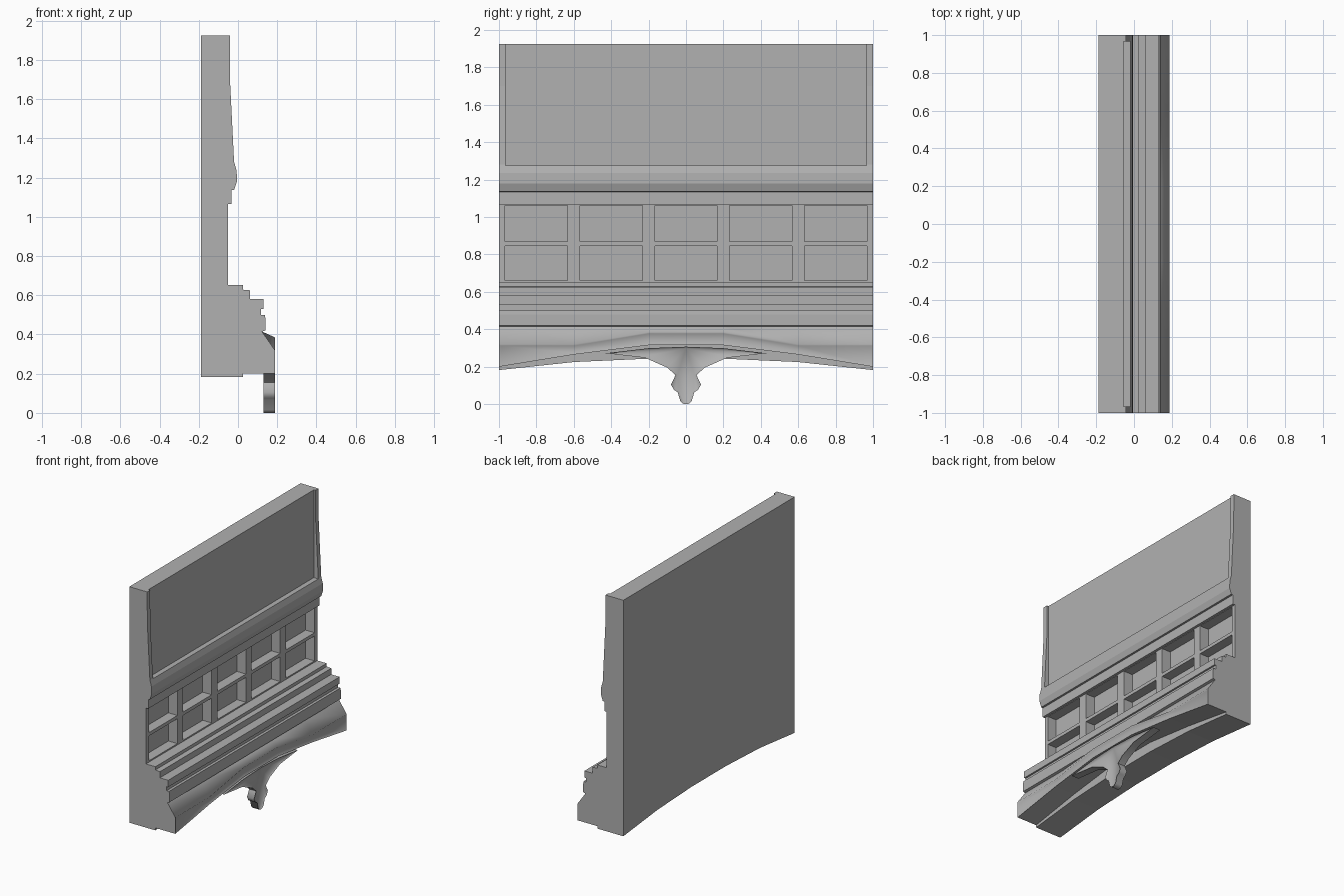
import bpy, bmesh, math

if "Cube" in bpy.data.objects:
    bpy.data.objects.remove(bpy.data.objects["Cube"])

# Mid grey stone
stone = bpy.data.materials.new("stone")
stone.diffuse_color = (0.44, 0.44, 0.44, 1)
stone.use_nodes = True
stone.node_tree.nodes["Principled BSDF"].inputs["Base Color"].default_value = stone.diffuse_color


def make_object(name, bm):
    bmesh.ops.recalc_face_normals(bm, faces=bm.faces[:])
    mesh = bpy.data.meshes.new(name)
    bm.to_mesh(mesh)
    bm.free()
    mesh.materials.append(stone)
    obj = bpy.data.objects.new(name, mesh)
    bpy.context.collection.objects.link(obj)
    return obj


def add_box(bm, x0, x1, y0, y1, z0, z1):
    cube = bmesh.ops.create_cube(bm, size=1)
    for v in cube["verts"]:
        v.co = ((x0 + x1) / 2 + v.co.x * (x1 - x0),
                (y0 + y1) / 2 + v.co.y * (y1 - y0),
                (z0 + z1) / 2 + v.co.z * (z1 - z0))


def section(back_z, arch_z, lip_z):
    """Wall cross-section (x, z); the three heights follow the arch."""
    return [(-0.188, 1.925), (-0.042, 1.925), (-0.041, 1.7), (-0.02, 1.28),
            (-0.007, 1.235), (-0.005, 1.18), (-0.02, 1.137), (-0.033, 1.135),
            (-0.033, 1.065), (-0.052, 1.065), (-0.052, 0.652), (0.025, 0.652),
            (0.025, 0.628), (0.062, 0.625), (0.062, 0.58), (0.13, 0.58),
            (0.13, 0.53), (0.117, 0.53), (0.117, 0.5), (0.137, 0.5),
            (0.14, 0.48), (0.14, 0.42), (0.122, 0.415), (0.188, lip_z),
            (0.188, arch_z), (0.025, arch_z), (0.025, back_z), (-0.188, back_z)]


# Wall body: cross-section lofted along y through the arch stations
stations = [(1.0, 0.182, 0.2, 0.32), (0.6, 0.225, 0.265, 0.32), (0.2, 0.243, 0.315, 0.385)]
path = [(-y, *h) for y, *h in stations] + [(y, *h) for y, *h in reversed(stations)]
bm = bmesh.new()
rings = [[bm.verts.new((x, y, z)) for x, z in section(*h)] for y, *h in path]
front = []
for a, b in zip(rings, rings[1:]):
    for i in range(len(a)):
        j = (i + 1) % len(a)
        face = bm.faces.new((a[i], a[j], b[j], b[i]))
        face.smooth = i in (22, 23)      # sloped lip flows into the arch front
        if i == 23:
            front.append(face)
bm.faces.new(rings[0])
bm.faces.new(rings[-1])
bmesh.ops.recalc_face_normals(bm, faces=bm.faces[:])
# Narrow bevelled border around the arch front
bmesh.ops.inset_region(bm, faces=front, thickness=0.008, depth=-0.006, use_even_offset=True)
wall = make_object("wall_body", bm)

# Recesses: large upper panel and two rows of five coffers
bm = bmesh.new()
add_box(bm, -0.056, 0.1, -0.965, 0.965, 1.277, 2.1)
for col in range(-2, 3):
    for z0, z1 in ((0.662, 0.845), (0.87, 1.062)):
        add_box(bm, -0.125, -0.043, col * 0.4 - 0.167, col * 0.4 + 0.167, z0, z1)
cutter = make_object("recess_cutter", bm)
cutter.hide_render = True
mod = wall.modifiers.new("recesses", "BOOLEAN")
mod.operation, mod.solver, mod.object = "DIFFERENCE", "EXACT", cutter
bpy.context.view_layer.objects.active = wall
bpy.ops.object.modifier_apply(modifier=mod.name)
bpy.data.objects.remove(cutter)

# Hanging ornament: half outline (y, z) mirrored, with a sunken front face
half = [(0.43, 0.272), (0.22, 0.248), (0.1, 0.195), (0.056, 0.155), (0.08, 0.105),
        (0.064, 0.075), (0.045, 0.065), (0.03, 0.015), (0.012, 0.0)]
outline = [(0.2, 0.299)] + half + [(-y, z) for y, z in reversed(half)] + [(-0.2, 0.299), (0, 0.307)]
bm = bmesh.new()
face = bm.faces.new([bm.verts.new((0.13, y, z)) for y, z in outline])
out = bmesh.ops.extrude_face_region(bm, geom=[face])["geom"]
for v in out:
    if isinstance(v, bmesh.types.BMVert):
        v.co.x = 0.188
front = [f for f in out if isinstance(f, bmesh.types.BMFace)]
bmesh.ops.recalc_face_normals(bm, faces=bm.faces[:])
bmesh.ops.inset_region(bm, faces=front, thickness=0.009, depth=0, use_even_offset=True)
for v in front[0].verts:
    v.co.x -= 0.01
ornament = make_object("hanging_ornament", bm)
bpy.ops.object.select_all(action="DESELECT")
ornament.select_set(True)
bpy.context.view_layer.objects.active = ornament
bpy.ops.object.shade_smooth_by_angle(angle=math.radians(60))
